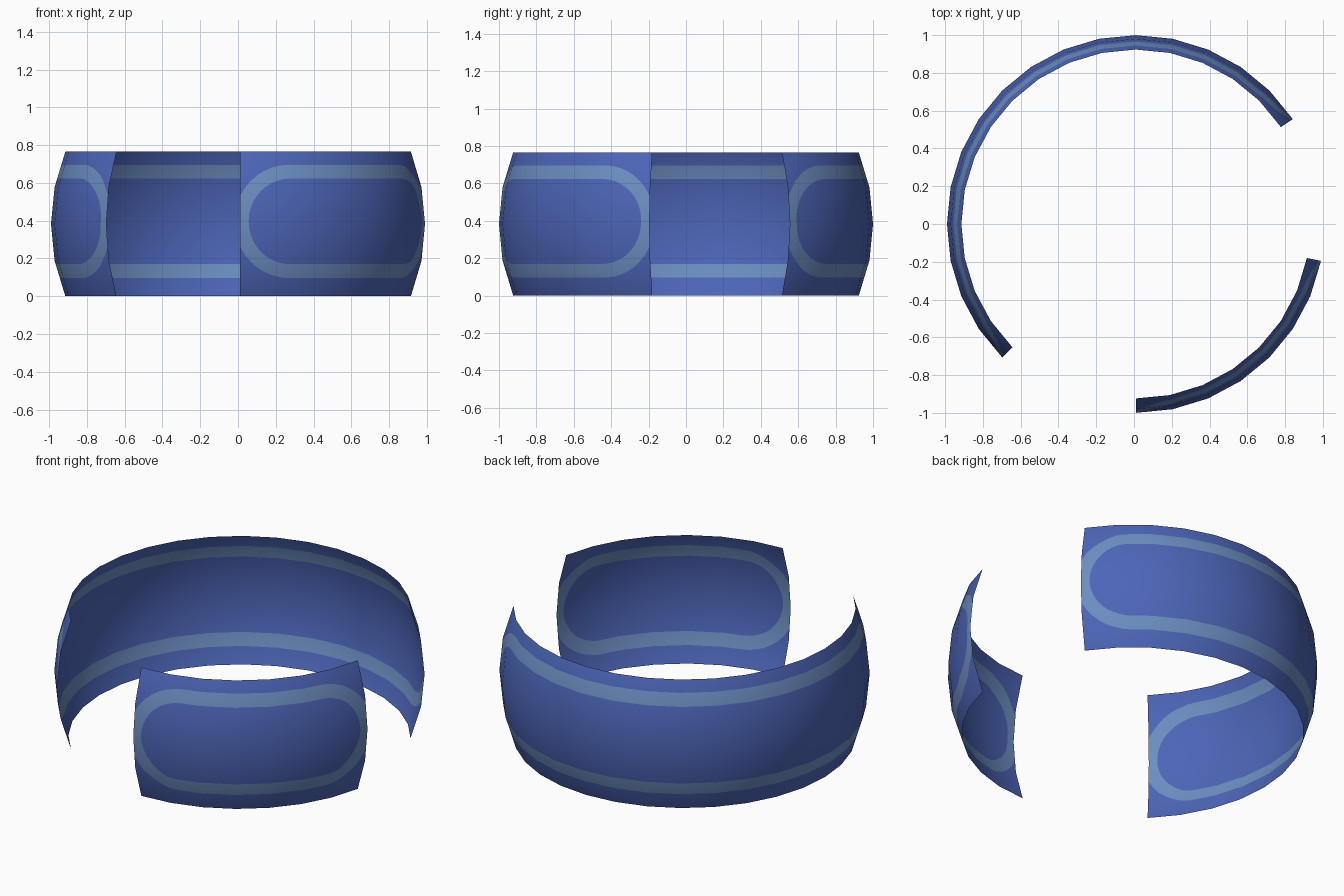
import bpy, bmesh, math
from mathutils import Vector

if "Cube" in bpy.data.objects:
    bpy.data.objects.remove(bpy.data.objects["Cube"])

STEP = math.radians(11.25)           # 32 sides round, 16 from pole to pole
BASE_Z = math.sin(2 * STEP)          # sphere centre height
SHIFT_X = 0.0096                     # centres the bounding box


def make_material(name, color):
    mat = bpy.data.materials.new(name)
    mat.diffuse_color = (*color, 1)
    mat.use_nodes = True
    mat.node_tree.nodes["Principled BSDF"].inputs["Base Color"].default_value = mat.diffuse_color
    return mat


BLUE = make_material("deep blue", (0.073, 0.130, 0.474))
PALE = make_material("pale blue", (0.150, 0.270, 0.533))


def on_sphere(a, b):
    return Vector((math.cos(b) * math.cos(a), math.cos(b) * math.sin(a), math.sin(b)))


def on_facets(a, b):
    """Place a flat (longitude, latitude) point on the faceted sphere."""
    i, j = math.floor(a / STEP + 1e-5), math.floor(b / STEP + 1e-5)
    s, t = a / STEP - i, b / STEP - j
    low = on_sphere(i * STEP, j * STEP).lerp(on_sphere((i + 1) * STEP, j * STEP), s)
    high = on_sphere(i * STEP, (j + 1) * STEP).lerp(on_sphere((i + 1) * STEP, (j + 1) * STEP), s)
    return low.lerp(high, t)


def cut_stadium(bm, a0, a1, lat, radius, old, new, sides=20):
    """Cut a convex round-ended outline; faces marked old that lie inside become new."""
    pts = []
    for centre, start in ((a1, -math.pi / 2), (a0, math.pi / 2)):
        for k in range(sides + 1):
            t = start + math.pi * k / sides
            pts.append(Vector((centre + radius * math.cos(t), lat + radius * math.sin(t), 0)))
    for f in bm.faces:
        if f.material_index == old:
            f.material_index = new
    for p, q in zip(pts, pts[1:] + pts[:1]):
        d = (q - p).normalized()
        normal = Vector((d.y, -d.x, 0))
        faces = [f for f in bm.faces if f.material_index == new]
        edges = list({e for f in faces for e in f.edges})
        verts = list({v for f in faces for v in f.verts})
        bmesh.ops.bisect_plane(bm, geom=verts + edges + faces, dist=1e-5,
                               plane_co=p, plane_no=normal)
        for f in bm.faces:
            if f.material_index == new and (f.calc_center_median() - p).dot(normal) > 0:
                f.material_index = old


def curved_panel(name, first, last):
    """Sphere band between two longitude steps, with a rounded stripe loop."""
    bm = bmesh.new()
    grid = [[bm.verts.new((i * STEP, j * STEP, 0)) for j in range(-2, 3)]
            for i in range(first, last + 1)]
    for c, n in zip(grid, grid[1:]):
        for j in range(4):
            bm.faces.new((c[j], n[j], n[j + 1], c[j + 1]))

    # stripe loop: outer outline, then inner outline
    a0, a1 = first * STEP + 0.276, last * STEP - 0.276
    cut_stadium(bm, a0, a1, 0.014, 0.306, 0, 1)
    cut_stadium(bm, a0, a1, 0.014, 0.229, 1, 2)
    for f in bm.faces:
        f.material_index = 1 if f.material_index == 1 else 0
        f.smooth = True

    # wrap the flat sheet round the sphere
    for v in bm.verts:
        v.co = on_facets(v.co.x, v.co.y)
    mesh = bpy.data.meshes.new(name)
    bm.to_mesh(mesh)
    bm.free()
    mesh.materials.append(BLUE)
    mesh.materials.append(PALE)
    mesh.normals_split_custom_set_from_vertices([v.co.normalized() for v in mesh.vertices])
    obj = bpy.data.objects.new(name, mesh)
    obj.location = (SHIFT_X, 0, BASE_Z)
    bpy.context.collection.objects.link(obj)


curved_panel("long_curved_panel", 3, 20)
curved_panel("short_curved_panel", -8, -1)
